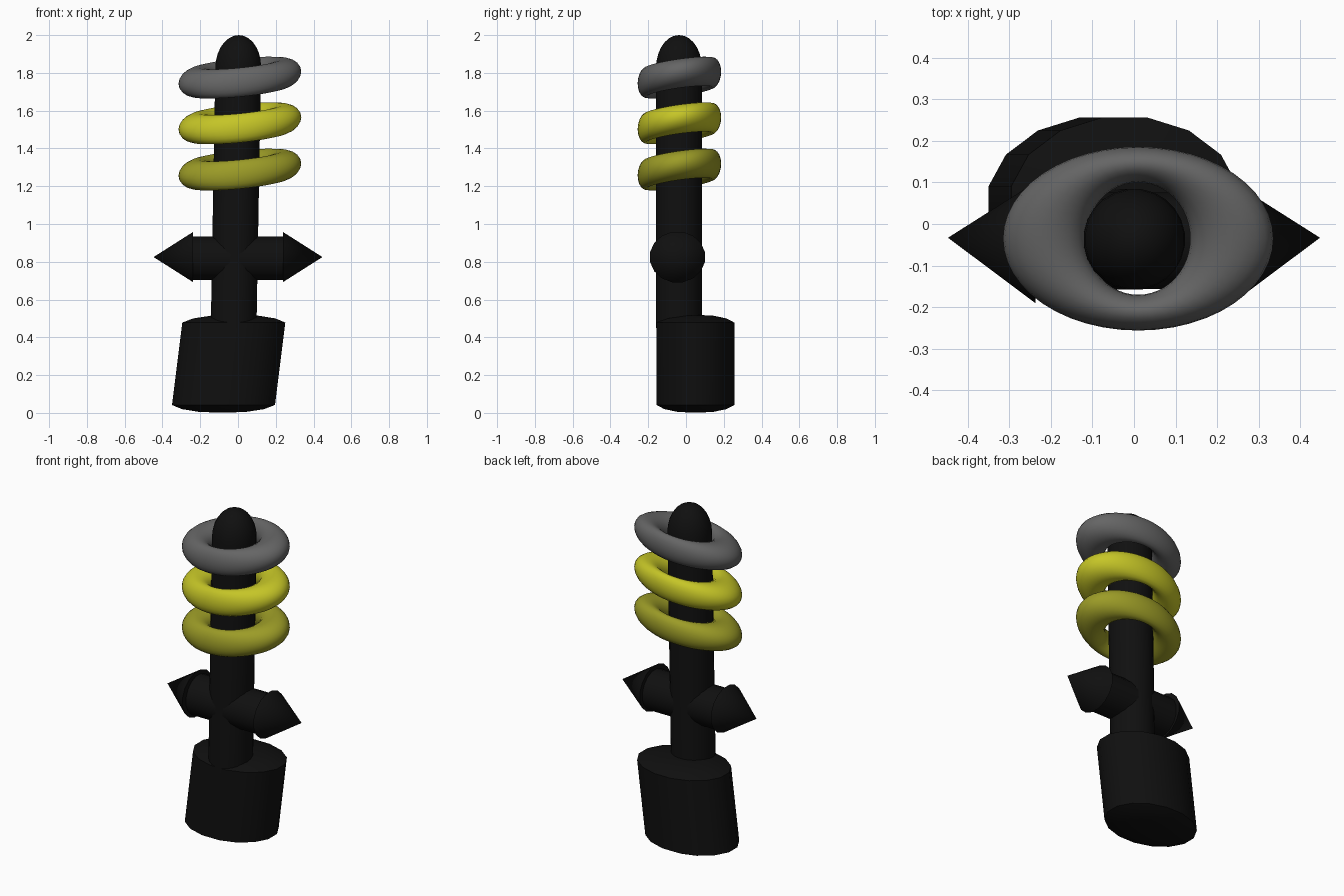
import bpy, bmesh
from math import sin, cos, pi, radians

if "Cube" in bpy.data.objects:
    bpy.data.objects.remove(bpy.data.objects["Cube"])


def material(name, rgb):
    m = bpy.data.materials.new(name)
    m.diffuse_color = (*rgb, 1)
    m.use_nodes = True
    m.node_tree.nodes["Principled BSDF"].inputs["Base Color"].default_value = m.diffuse_color
    return m


black = material("black", (0.005, 0.005, 0.005))
grey = material("grey", (0.13, 0.13, 0.13))
yellow = material("bright_yellow", (0.56, 0.56, 0.02))
olive = material("dark_yellow", (0.33, 0.33, 0.02))


def finish(name, bm, mat, angle=35):
    bmesh.ops.recalc_face_normals(bm, faces=bm.faces[:])
    me = bpy.data.meshes.new(name)
    bm.to_mesh(me)
    bm.free()
    me.materials.append(mat)
    ob = bpy.data.objects.new(name, me)
    bpy.context.collection.objects.link(ob)
    bpy.ops.object.select_all(action='DESELECT')
    ob.select_set(True)
    bpy.context.view_layer.objects.active = ob
    bpy.ops.object.shade_smooth_by_angle(angle=radians(angle))
    return ob


def loft(name, sections, sides, mat, axis='Z', turn=0.5):
    """Stack of elliptical sections: (position along axis, c1, c2, r1, r2)."""
    bm = bmesh.new()
    rings = []
    for p, c1, c2, r1, r2 in sections:
        ring = []
        for i in range(sides):
            a = 2 * pi * (i + turn) / sides
            u, v = c1 + r1 * cos(a), c2 + r2 * sin(a)
            ring.append(bm.verts.new((u, v, p) if axis == 'Z' else (p, u, v)))
        rings.append(ring)
    for a, b in zip(rings, rings[1:]):
        for i in range(sides):
            j = (i + 1) % sides
            bm.faces.new((a[i], a[j], b[j], b[i]))
    bm.faces.new(rings[0])
    bm.faces.new(rings[-1])
    bmesh.ops.remove_doubles(bm, verts=bm.verts[:], dist=0.0003)
    return finish(name, bm, mat)


# leaning base with gently domed ends
cap = [(0.0, 0.001), (0.45, 0.005), (0.8, 0.02), (1.0, 0.042)]
levels = cap + [(s, 0.52 - z) for s, z in reversed(cap)]
loft("base", [(z, -0.082 + 0.125 * z, 0.05, 0.278 * s, 0.21 * s) for s, z in levels],
     16, black)

# upright pole with a rounded tip, leaning very slightly
pole = [(0.45, 1), (1.83, 1)]
pole += [(1.83 + 0.17 * sin(t), cos(t)) for t in (pi / 2 * k / 7 for k in range(1, 8))]
loft("pole", [(z, -0.031 + 0.0175 * z, -0.037, 0.122 * s, 0.122 * s) for z, s in pole],
     24, black)

# crossbar and its two pointed ends
loft("crossbar", [(x, -0.04, 0.818, 0.118, 0.118) for x in (-0.25, 0.25)], 16, black, 'X')
for side, name in ((-1, "left_point"), (1, "right_point")):
    loft(name, [(side * 0.237, -0.045, 0.825, 0.148, 0.136),
                (side * 0.447, -0.033, 0.825, 0.0, 0.0)], 16, black, 'X')


# tilted rings: wide at the sides, thin at front and back
def tilted_ring(name, height, mat, n=48, m=20):
    bm = bmesh.new()
    grid = []
    for i in range(n):
        a = 2 * pi * i / n
        row = []
        for k in range(m):
            t = 2 * pi * k / m
            x = (0.225 + 0.1 * cos(t)) * cos(a)
            y = (0.178 + 0.043 * cos(t)) * sin(a)
            z = height + 0.1 * x + 0.14 * y + 0.077 * sin(t)
            row.append(bm.verts.new((x + 0.01, y - 0.035, z)))
        grid.append(row)
    for i in range(n):
        a, b = grid[i], grid[(i + 1) % n]
        for k in range(m):
            l = (k + 1) % m
            bm.faces.new((a[k], b[k], b[l], a[l]))
    finish(name, bm, mat, 60)


tilted_ring("top_ring", 1.775, grey)
tilted_ring("middle_ring", 1.533, yellow)
tilted_ring("lower_ring", 1.288, olive)
